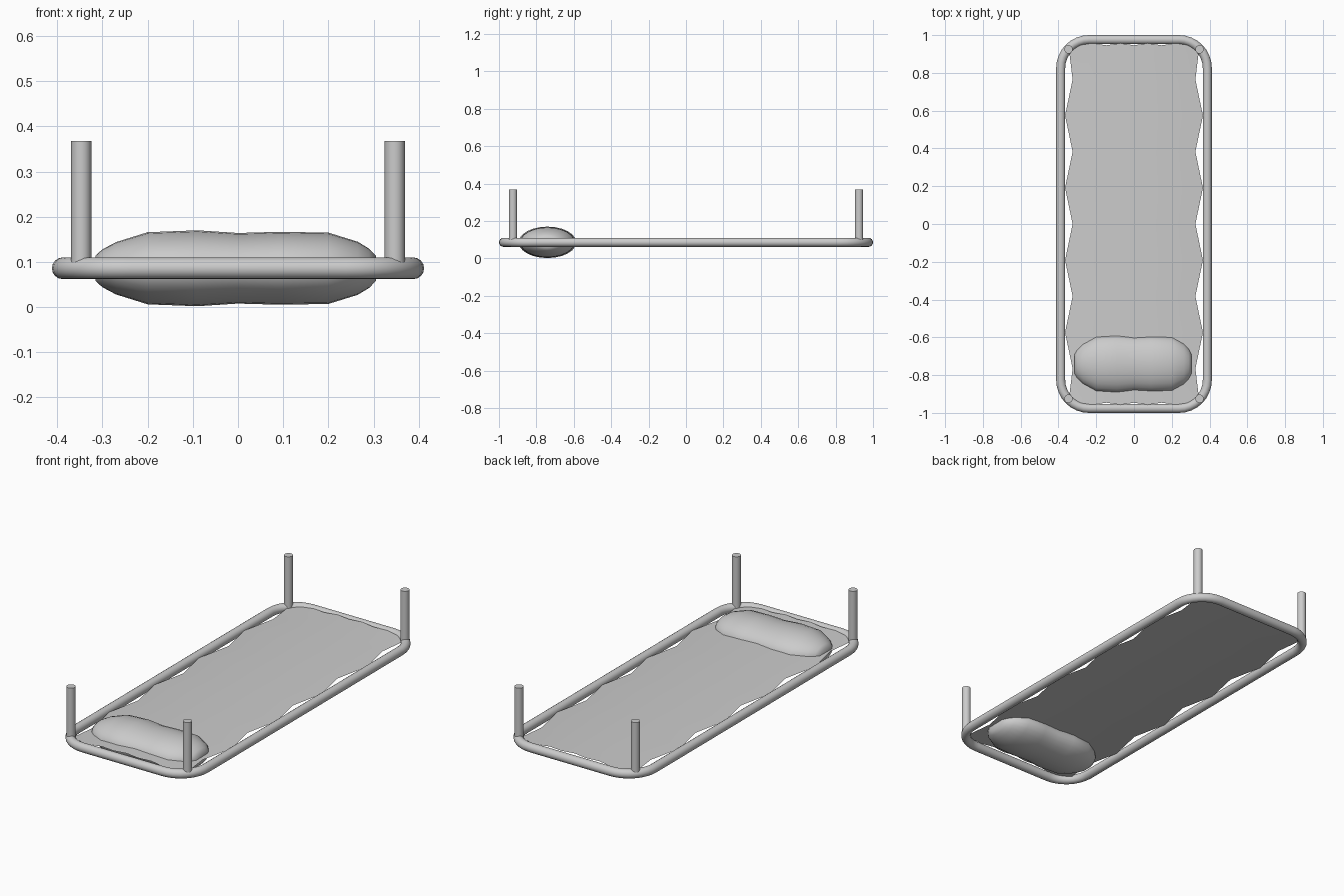
import bpy, bmesh
from math import sin, cos, pi, radians

if "Cube" in bpy.data.objects:
    bpy.data.objects.remove(bpy.data.objects["Cube"])


def make_object(name, verts, faces, angle=40):
    me = bpy.data.meshes.new(name)
    me.from_pydata(verts, [], faces)
    bm = bmesh.new()
    bm.from_mesh(me)
    bmesh.ops.recalc_face_normals(bm, faces=bm.faces)
    bm.to_mesh(me)
    bm.free()
    ob = bpy.data.objects.new(name, me)
    bpy.context.collection.objects.link(ob)
    bpy.ops.object.select_all(action='DESELECT')
    ob.select_set(True)
    bpy.context.view_layer.objects.active = ob
    bpy.ops.object.shade_smooth_by_angle(angle=radians(angle))
    return ob


# frame: round tube swept around a rounded rectangle
Z, R, HX, HY, CR = 0.086, 0.024, 0.388, 0.976, 0.15
SIDES, STEPS = 16, 8
verts = []
for q, (sx, sy) in enumerate([(1, 1), (-1, 1), (-1, -1), (1, -1)]):
    for k in range(STEPS + 1):
        a = (q + k / STEPS) * pi / 2
        for j in range(SIDES):
            t = 2 * pi * j / SIDES
            d = CR + R * cos(t)
            verts.append((sx * (HX - CR) + d * cos(a),
                          sy * (HY - CR) + d * sin(a), Z + R * sin(t)))
n = len(verts) // SIDES
faces = [(i * SIDES + j, (i + 1) % n * SIDES + j,
          (i + 1) % n * SIDES + (j + 1) % SIDES, i * SIDES + (j + 1) % SIDES)
         for i in range(n) for j in range(SIDES)]
make_object("frame", verts, faces)

# corner posts
for px, side in ((-1, "left"), (1, "right")):
    for py, end in ((-1, "front"), (1, "back")):
        bpy.ops.mesh.primitive_cylinder_add(
            vertices=16, radius=0.0225, depth=0.278,
            location=(px * 0.347, py * 0.925, 0.229))
        bpy.context.object.name = f"{end}_{side}_post"
        bpy.ops.object.shade_smooth_by_angle(angle=radians(40))

# fabric sheet: slightly bowed, edges scalloped between the lashings
N = 10
verts = []
for i in range(N + 1):
    for j in range(N + 1):
        u, v = 2 * j / N - 1, 2 * i / N - 1
        x = u * (0.365 if i % 2 == 0 else 0.325)
        y = v * (0.957 if j % 2 == 0 else 0.946)
        if i in (0, N) and j in (0, N):
            x, y = u * 0.345, v * 0.93
        verts.append((x, y, 0.09 + 0.017 * (1 - u * u)))
W = N + 1
faces = [(i * W + j, i * W + j + 1, (i + 1) * W + j + 1, (i + 1) * W + j)
         for i in range(N) for j in range(N)]
make_object("fabric_sheet", verts, faces)

# pillow: elliptical sections lofted along x
sections = [(-0.315, 0.34), (-0.30, 0.5), (-0.27, 0.69), (-0.2, 0.95),
            (-0.09, 1.0), (0, 0.93), (0.09, 0.96), (0.2, 0.94),
            (0.265, 0.7), (0.29, 0.52), (0.305, 0.34)]
S = 24
verts = [(x, -0.741 + 0.154 * s * cos(2 * pi * k / S),
          0.086 + 0.084 * s * sin(2 * pi * k / S))
         for x, s in sections for k in range(S)]
faces = [(i * S + k, i * S + (k + 1) % S, (i + 1) * S + (k + 1) % S, (i + 1) * S + k)
         for i in range(len(sections) - 1) for k in range(S)]
last = (len(sections) - 1) * S
faces += [tuple(range(S)), tuple(range(last, last + S))]
make_object("pillow", verts, faces, 60)
